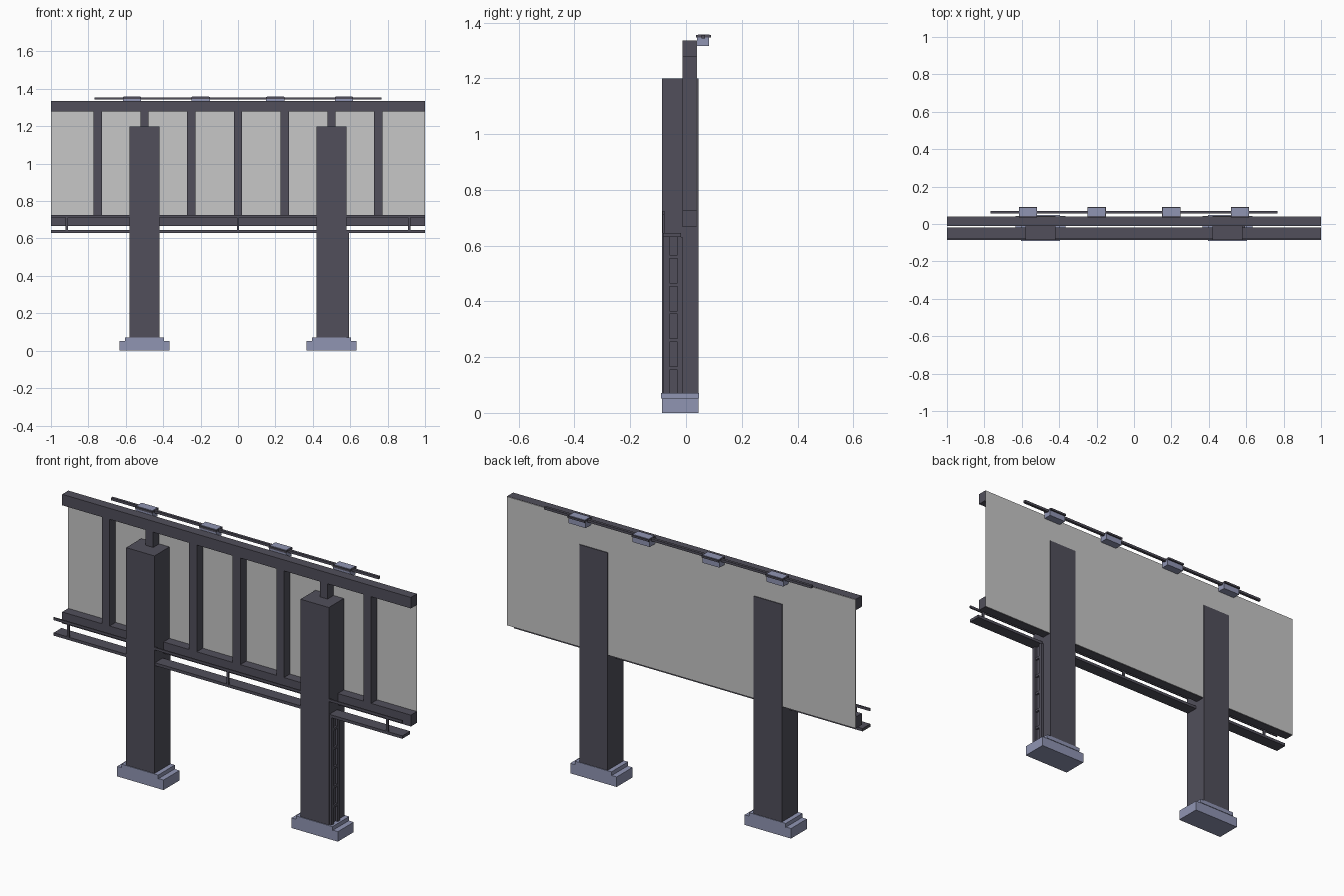
import bpy
import bmesh
from mathutils import Vector

if "Cube" in bpy.data.objects:
    bpy.data.objects.remove(bpy.data.objects["Cube"])


def material(name, rgb):
    m = bpy.data.materials.new(name)
    m.diffuse_color = (*rgb, 1)
    m.use_nodes = True
    m.node_tree.nodes["Principled BSDF"].inputs["Base Color"].default_value = m.diffuse_color
    return m


DARK = material("dark steel", (0.082, 0.078, 0.104))
BLUE = material("blue grey", (0.28, 0.30, 0.45))
PANEL = material("panel grey", (0.57, 0.57, 0.57))


def boxes(name, mat, specs):
    """One object made of boxes given as (x0, x1, y0, y1, z0, z1)."""
    bm = bmesh.new()
    for x0, x1, y0, y1, z0, z1 in specs:
        size = Vector((x1 - x0, y1 - y0, z1 - z0))
        mid = Vector((x0 + x1, y0 + y1, z0 + z1)) / 2
        for v in bmesh.ops.create_cube(bm, size=1)["verts"]:
            v.co = v.co * size + mid
    mesh = bpy.data.meshes.new(name)
    bm.to_mesh(mesh)
    bm.free()
    mesh.materials.append(mat)
    ob = bpy.data.objects.new(name, mesh)
    bpy.context.collection.objects.link(ob)
    return ob


# Columns with stepped footings
for side, cx in (("left", -0.5), ("right", 0.5)):
    boxes(side + "_column", DARK, [(cx - 0.081, cx + 0.081, -0.086, 0.044, 0.07, 1.2)])
    boxes(side + "_footing", BLUE, [
        (cx - 0.133, cx + 0.133, -0.086, 0.044, 0, 0.052),
        (cx - 0.105, cx + 0.105, -0.09, 0.047, 0.052, 0.072)])

# Display panel and its frame
boxes("display_panel", PANEL, [(-1, 1, 0.037, 0.040, 0.668, 1.335)])
boxes("top_beam", DARK, [(-1, 1, -0.012, 0.037, 1.279, 1.336)])
boxes("bottom_beam", DARK, [(-1, 1, -0.012, 0.037, 0.667, 0.726)])
boxes("frame_posts", DARK, [
    (i * 0.25 - 0.022, i * 0.25 + 0.022, -0.012, 0.037, 0.726, 1.279)
    for i in range(-3, 4)])

# Service walkway and low rail
boxes("walkway", DARK, [(-1, 1, -0.082, -0.018, 0.63, 0.645)])
boxes("walkway_rail", DARK, [(-1, 1, -0.085, -0.078, 0.712, 0.725)])
boxes("walkway_rail_posts", DARK, [
    (x - 0.006, x + 0.006, -0.085, -0.078, 0.645, 0.712) for x in (-0.915, 0, 0.915)])

# Ladder on the outer side of the right column
boxes("ladder_rails", DARK, [
    (0.581, 0.593, y0, y1, 0.07, 0.63) for y0, y1 in ((-0.08, -0.06), (-0.03, -0.012))])
boxes("ladder_rungs", DARK, [
    (0.581, 0.591, -0.06, -0.03, 0.154 + i * 0.1, 0.166 + i * 0.1) for i in range(5)])

# Lamp bar with four lamps behind the top beam
boxes("lamp_bar", DARK, [(-0.767, 0.767, 0.055, 0.069, 1.342, 1.355)])
for i, x in enumerate((-0.567, -0.2, 0.2, 0.567), 1):
    boxes(f"lamp_housing_{i}", BLUE, [(x - 0.049, x + 0.049, 0.039, 0.082, 1.316, 1.346)])
    boxes(f"lamp_cap_{i}", DARK, [(x - 0.049, x + 0.049, 0.036, 0.09, 1.346, 1.356)])
    boxes(f"lamp_cap_top_{i}", BLUE, [(x - 0.046, x + 0.046, 0.043, 0.085, 1.355, 1.358)])
